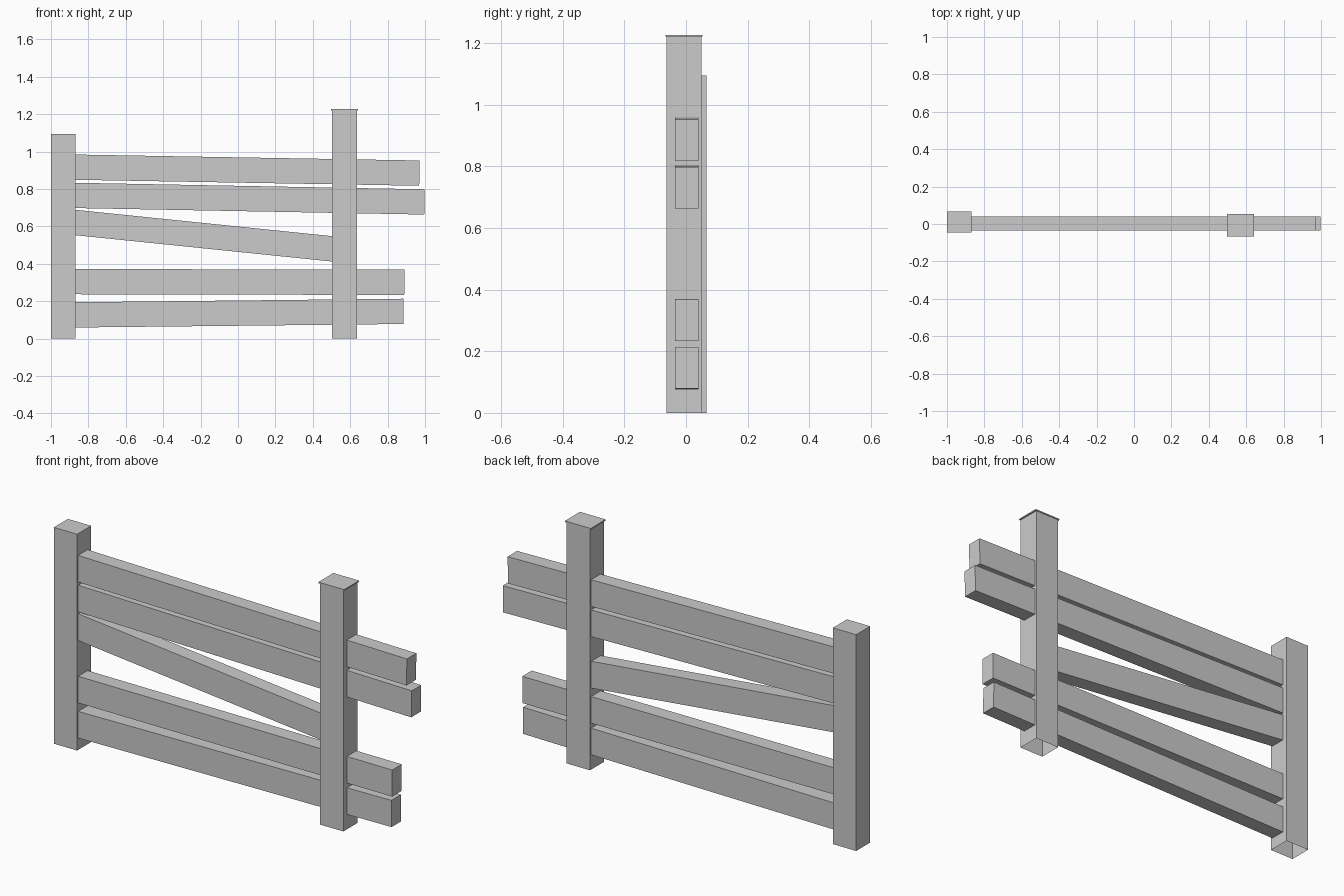
import bpy, bmesh, math
from mathutils import Matrix, Vector

if "Cube" in bpy.data.objects:
    bpy.data.objects.remove(bpy.data.objects["Cube"])


def add_box(name, centre, size, tilt=0.0, open_bottom=False):
    bm = bmesh.new()
    bmesh.ops.create_cube(bm, size=1.0)
    bmesh.ops.scale(bm, vec=size, verts=bm.verts)
    if open_bottom:
        bottom = [f for f in bm.faces if f.normal.z < -0.5]
        bmesh.ops.delete(bm, geom=bottom, context='FACES_ONLY')
    bm.transform(Matrix.Rotation(tilt, 4, 'Y'))
    mesh = bpy.data.meshes.new(name)
    bm.to_mesh(mesh)
    bm.free()
    obj = bpy.data.objects.new(name, mesh)
    obj.location = centre
    bpy.context.collection.objects.link(obj)
    return obj


def add_span(name, low, high, open_bottom=False):
    a, b = Vector(low), Vector(high)
    return add_box(name, (a + b) / 2, b - a, open_bottom=open_bottom)


def add_rail(name, x0, z0, x1, z1):
    # rail along a centre line in the xz plane, ends square to the line
    dx, dz = x1 - x0, z1 - z0
    add_box(name, ((x0 + x1) / 2, 0.002, (z0 + z1) / 2),
            (math.hypot(dx, dz), 0.076, 0.135), -math.atan2(dz, dx))


# posts, hollow underneath
add_span("left_post", (-1.0, -0.045, 0), (-0.87, 0.067, 1.095), True)
add_span("right_post", (0.503, -0.064, 0), (0.635, 0.05, 1.221), True)

# thin cap overhanging the tall post
add_span("right_post_cap", (0.497, -0.067, 1.221), (0.641, 0.053, 1.227))

# rails, top to bottom; the middle one has slipped
add_rail("top_rail", -0.88, 0.917, 0.97, 0.885)
add_rail("upper_rail", -0.88, 0.766, 0.997, 0.731)
add_rail("slipped_rail", -0.88, 0.622, 0.515, 0.479)
add_rail("lower_rail", -0.88, 0.305, 0.889, 0.301)
add_rail("bottom_rail", -0.88, 0.127, 0.885, 0.146)
